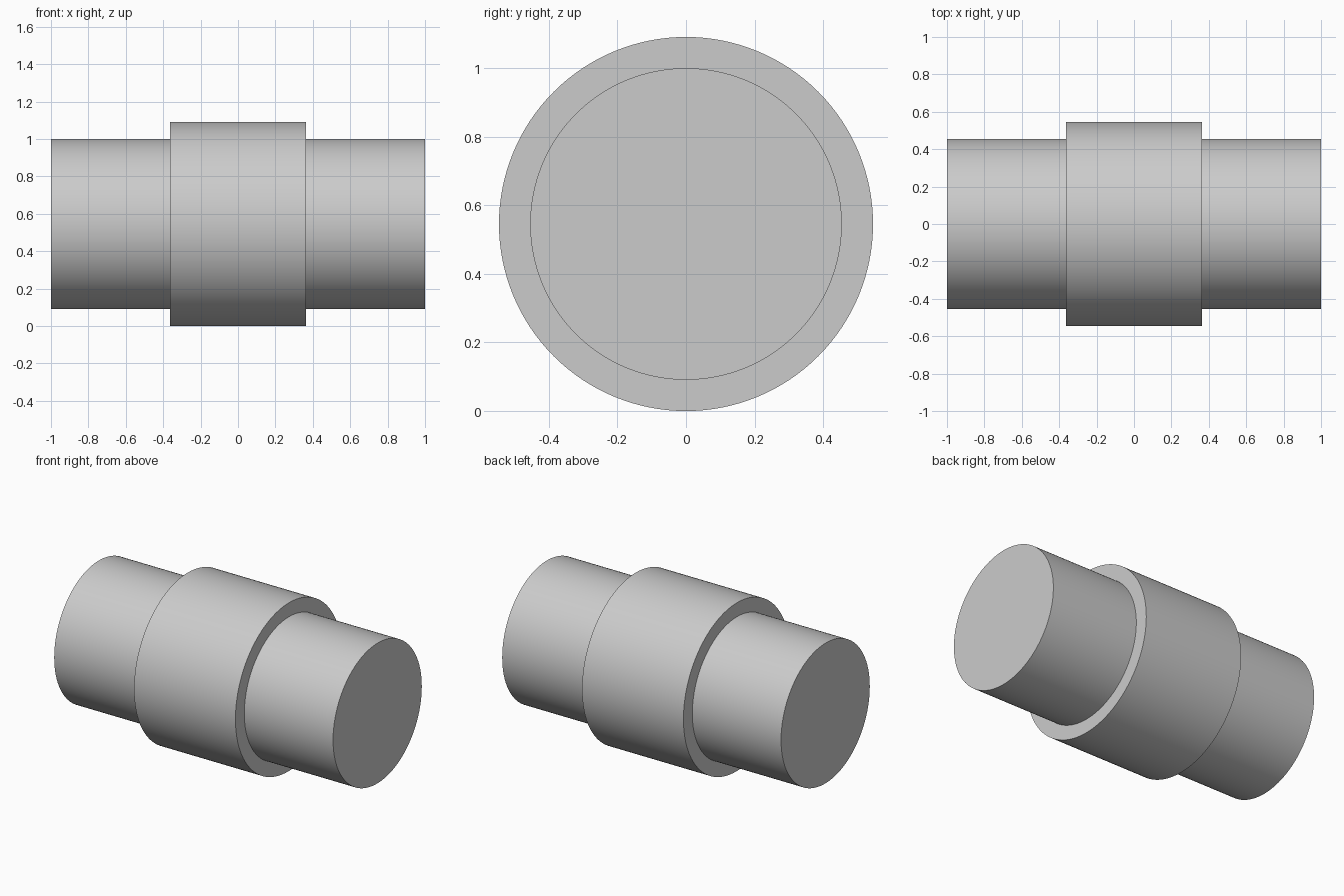
import bpy
import bmesh
from math import cos, sin, tau, radians

default = bpy.data.objects.get("Cube")
if default:
    bpy.data.objects.remove(default, do_unlink=True)

SIDES = 128
COLLAR_R, SHAFT_R = 0.5455, 0.4545
HALF_LENGTH, COLLAR_HALF = 1.0, 0.3636

grey = bpy.data.materials.new("light grey")
grey.use_nodes = True
colour = (0.6, 0.6, 0.6, 1)
grey.diffuse_color = colour
grey.node_tree.nodes["Principled BSDF"].inputs["Base Color"].default_value = colour


def turned_part(name, profile):
    """Turn (x, radius) steps around the x axis and cap both ends."""
    bm = bmesh.new()
    rings = [[bm.verts.new((x, r * cos(tau * i / SIDES), r * sin(tau * i / SIDES)))
              for i in range(SIDES)] for x, r in profile]
    for a, b in zip(rings, rings[1:]):
        for i in range(SIDES):
            j = (i + 1) % SIDES
            bm.faces.new((a[i], a[j], b[j], b[i]))
    bm.faces.new(rings[0])
    bm.faces.new(rings[-1])
    bmesh.ops.recalc_face_normals(bm, faces=bm.faces[:])
    mesh = bpy.data.meshes.new(name)
    bm.to_mesh(mesh)
    bm.free()
    mesh.materials.append(grey)
    obj = bpy.data.objects.new(name, mesh)
    bpy.context.collection.objects.link(obj)
    return obj


# Shaft with a wider collar around its middle, turned as one solid
shaft = turned_part("collared_shaft", [
    (-HALF_LENGTH, SHAFT_R), (-COLLAR_HALF, SHAFT_R),
    (-COLLAR_HALF, COLLAR_R), (COLLAR_HALF, COLLAR_R),
    (COLLAR_HALF, SHAFT_R), (HALF_LENGTH, SHAFT_R),
])
shaft.location.z = COLLAR_R

# Smooth round walls with crisp edges
bpy.ops.object.select_all(action="DESELECT")
shaft.select_set(True)
bpy.context.view_layer.objects.active = shaft
bpy.ops.object.shade_smooth_by_angle(angle=radians(30))
